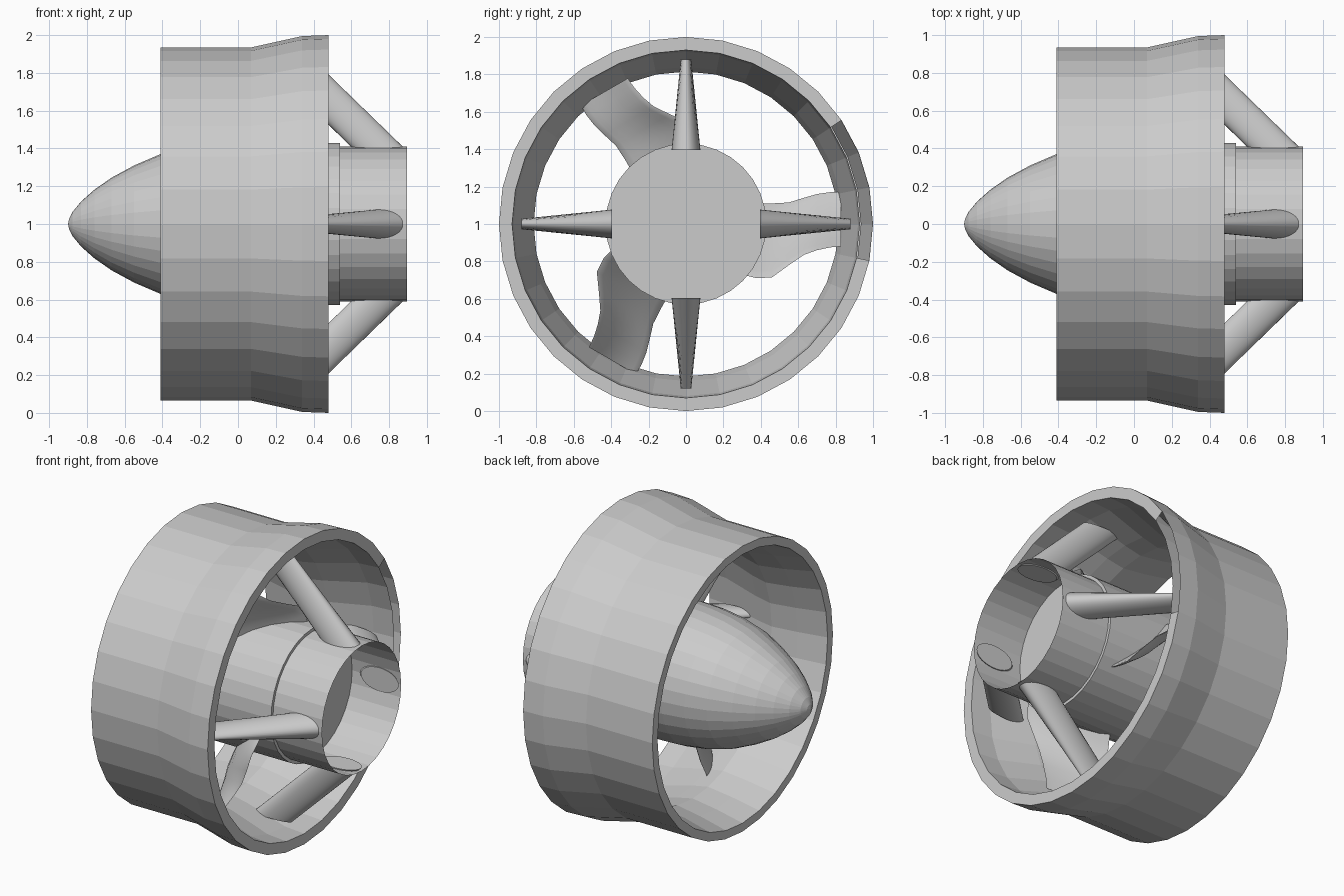
import bpy, bmesh, math
from mathutils import Matrix, Vector

if "Cube" in bpy.data.objects:
    bpy.data.objects.remove(bpy.data.objects["Cube"])

AXIS_Z = 1.0      # height of the rotation axis, which runs along x
SEG = 32

grey = bpy.data.materials.new("light_grey")
grey.diffuse_color = (0.6, 0.6, 0.6, 1)
grey.use_nodes = True
grey.node_tree.nodes["Principled BSDF"].inputs["Base Color"].default_value = grey.diffuse_color


def finish(bm, name, smooth=None):
    bmesh.ops.recalc_face_normals(bm, faces=bm.faces[:])
    me = bpy.data.meshes.new(name)
    bm.to_mesh(me)
    bm.free()
    ob = bpy.data.objects.new(name, me)
    ob.location.z = AXIS_Z
    ob.data.materials.append(grey)
    bpy.context.collection.objects.link(ob)
    if smooth:
        bpy.ops.object.select_all(action='DESELECT')
        ob.select_set(True)
        bpy.context.view_layer.objects.active = ob
        bpy.ops.object.shade_smooth_by_angle(angle=math.radians(smooth))
    return ob


def lathe(profile, closed=False):
    """Revolve (x, radius) points around the x axis."""
    bm = bmesh.new()
    verts = [bm.verts.new((x, r, 0)) for x, r in profile]
    edges = [bm.edges.new(p) for p in zip(verts, verts[1:])]
    if closed:
        edges.append(bm.edges.new((verts[-1], verts[0])))
    bmesh.ops.spin(bm, geom=verts + edges, cent=(0, 0, 0), axis=(1, 0, 0),
                   angle=math.tau, steps=SEG, use_duplicate=False)
    bmesh.ops.remove_doubles(bm, verts=bm.verts[:], dist=0.0005)
    return bm


def loft(bm, rings):
    """Skin a list of equal point loops and cap both ends."""
    loops = [[bm.verts.new(p) for p in ring] for ring in rings]
    n = len(loops[0])
    for a, b in zip(loops, loops[1:]):
        for i in range(n):
            j = (i + 1) % n
            bm.faces.new((a[i], a[j], b[j], b[i]))
    bm.faces.new(loops[0])
    bm.faces.new(loops[-1])


# Duct shell: flared outside, throat inside
duct = lathe([(-0.41, 0.935), (0.07, 0.935), (0.34, 0.995), (0.48, 1.0),
              (0.48, 0.93), (0.34, 0.92), (0.07, 0.84), (-0.05, 0.815),
              (-0.22, 0.84), (-0.41, 0.88)], closed=True)
# Open stretch of the rear rim
gap = []
for f in duct.faces:
    c = f.calc_center_median()
    if c.x > 0.479 and -11.3 < math.degrees(math.atan2(c.z, c.y)) < 33.8:
        gap.append(f)
bmesh.ops.delete(duct, geom=gap, context='FACES_ONLY')
finish(duct, "duct")

# Pointed hub with a flat rear end
finish(lathe([(-0.9, 0), (-0.895, 0.025), (-0.875, 0.065), (-0.83, 0.12),
              (-0.76, 0.182), (-0.67, 0.245), (-0.55, 0.31), (-0.41, 0.37),
              (-0.27, 0.405), (-0.12, 0.425), (0.0, 0.43), (0.54, 0.43),
              (0.54, 0)]), "hub")

# Open tail tube behind the hub
finish(lathe([(0.54, 0.41), (0.895, 0.41)]), "tail_tube")

# Four slanted struts from the tail tube to the duct
bm = bmesh.new()
for k in range(4):
    rot = Matrix.Rotation(k * math.pi / 2, 3, 'X')
    rings = []
    for r, half in ((0.395, 0.077), (0.88, 0.028)):
        cx = 0.735 - 1.03 * (r - 0.41)
        rings.append([rot @ Vector((cx + 0.137 * math.cos(a), half * math.sin(a), r))
                      for a in (math.tau * i / 32 for i in range(32))])
    loft(bm, rings)
finish(bm, "struts", 40)

# Three twisted rotor blades: radius, trailing (offset, x), leading (offset, x)
STATIONS = [(0.30, -0.27, 0.45, 0.11, 0.12), (0.38, -0.29, 0.45, 0.11, 0.10),
            (0.46, -0.285, 0.43, 0.11, 0.08), (0.55, -0.22, 0.39, 0.115, 0.06),
            (0.63, -0.165, 0.35, 0.14, 0.05), (0.70, -0.14, 0.31, 0.16, 0.04),
            (0.77, -0.125, 0.27, 0.17, 0.03), (0.83, -0.12, 0.24, 0.17, 0.03)]
bm = bmesh.new()
for k in range(3):
    rot = Matrix.Rotation(k * math.tau / 3, 3, 'X')
    rings = []
    for r, t0, x0, t1, x1 in STATIONS:
        trail, lead = Vector((x0, r, t0)), Vector((x1, r, t1))
        chord = (lead - trail).normalized()
        normal = chord.cross(Vector((0, 1, 0)))
        thick = 0.03 - 0.022 * (r - 0.3)
        ring = []
        for i in range(20):
            a = math.tau * i / 20
            u = 0.5 + 0.5 * math.cos(a)
            camber = 0.03 * (1 - (2 * u - 1) ** 2)
            ring.append(rot @ (trail.lerp(lead, u) + normal * (camber + thick * math.sin(a) * 0.7)))
        rings.append(ring)
    loft(bm, rings)
finish(bm, "rotor_blades", 40)
